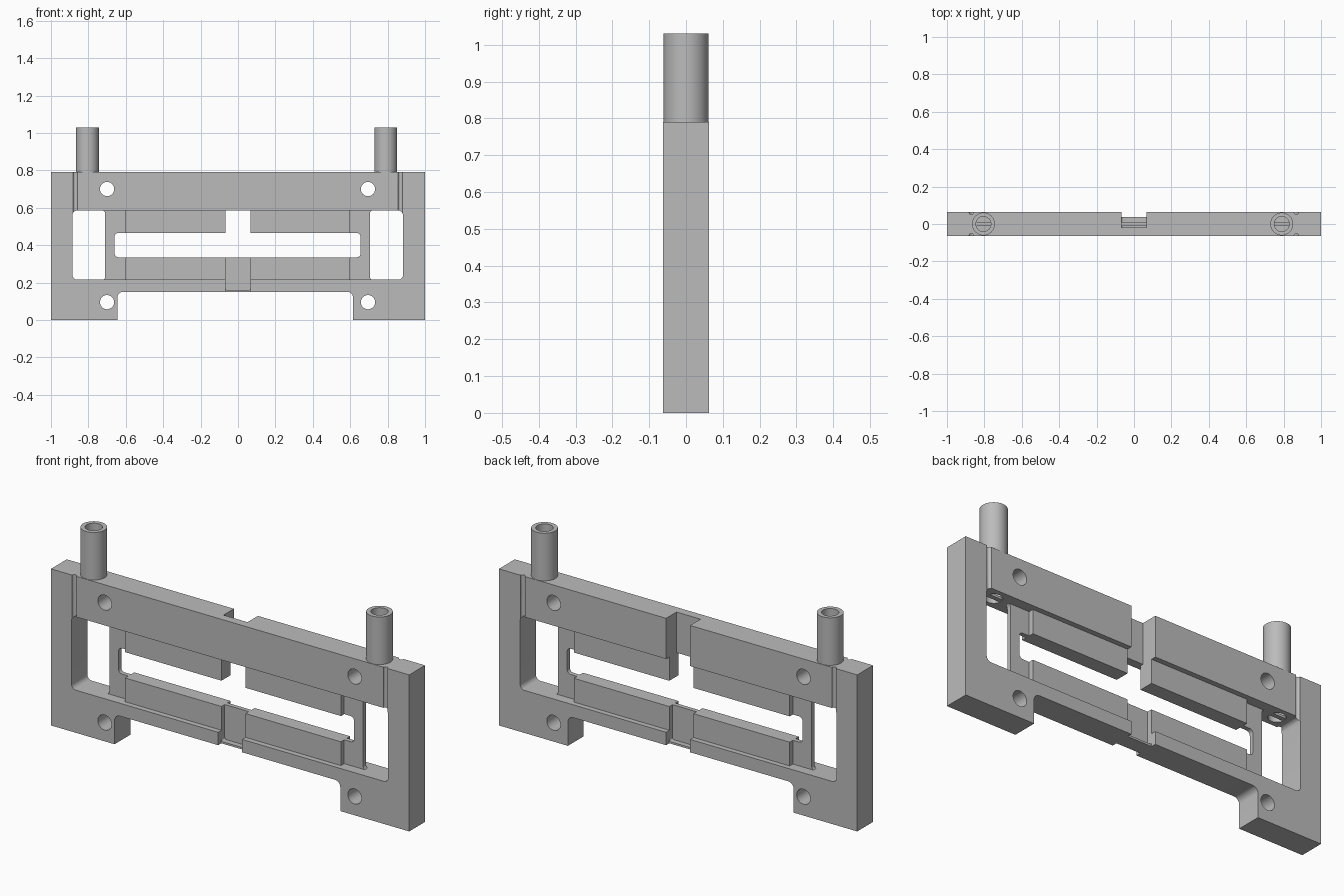
import bpy, bmesh, math
from mathutils import Vector

cube = bpy.data.objects.get("Cube")
if cube:
    bpy.data.objects.remove(cube, do_unlink=True)

grey = bpy.data.materials.new("plain_grey")
grey.use_nodes = True
COLOUR = (0.5, 0.5, 0.5, 1)
grey.diffuse_color = COLOUR
grey.node_tree.nodes["Principled BSDF"].inputs["Base Color"].default_value = COLOUR

HALF = 0.063           # half depth of the frame
WEB = (-0.01, 0.012)   # thin centre sheet, front and back
FAR = 0.2              # cutter overshoot


def extrude(name, outline, y0, y1):
    """Extrude an xz outline from y0 to y1."""
    bm = bmesh.new()
    face = bm.faces.new([bm.verts.new((x, y0, z)) for x, z in outline])
    moved = bmesh.ops.extrude_face_region(bm, geom=[face])["geom"]
    verts = [g for g in moved if isinstance(g, bmesh.types.BMVert)]
    bmesh.ops.translate(bm, verts=verts, vec=(0, y1 - y0, 0))
    bmesh.ops.recalc_face_normals(bm, faces=bm.faces)
    mesh = bpy.data.meshes.new(name)
    bm.to_mesh(mesh)
    bm.free()
    obj = bpy.data.objects.new(name, mesh)
    bpy.context.collection.objects.link(obj)
    mesh.materials.append(grey)
    return obj


def block(name, x0, x1, y0, y1, z0, z1, r=0):
    """Box with optional rounded corners in the xz plane."""
    if not r:
        return extrude(name, [(x0, z0), (x1, z0), (x1, z1), (x0, z1)], y0, y1)
    corners = [(x1 - r, z1 - r), (x0 + r, z1 - r), (x0 + r, z0 + r), (x1 - r, z0 + r)]
    outline = []
    for i, (cx, cz) in enumerate(corners):
        for k in range(7):
            a = math.pi / 2 * (i + k / 6)
            outline.append((cx + r * math.cos(a), cz + r * math.sin(a)))
    return extrude(name, outline, y0, y1)


def rod(name, centre, radius, length, axis="Z", sides=40):
    bpy.ops.mesh.primitive_cylinder_add(
        vertices=sides, radius=radius, depth=length, location=centre,
        rotation=(math.pi / 2, 0, 0) if axis == "Y" else (0, 0, 0))
    obj = bpy.context.object
    obj.name = name
    obj.data.materials.append(grey)
    return obj


def cut(target, cutter):
    cutter.hide_render = True
    mod = target.modifiers.new("cut", "BOOLEAN")
    mod.operation, mod.solver, mod.object = "DIFFERENCE", "EXACT", cutter
    bpy.context.view_layer.objects.active = target
    bpy.ops.object.modifier_apply(modifier=mod.name)
    bpy.data.objects.remove(cutter, do_unlink=True)


def smooth(obj):
    bpy.ops.object.select_all(action="DESELECT")
    obj.select_set(True)
    bpy.context.view_layer.objects.active = obj
    bpy.ops.object.shade_smooth_by_angle(angle=math.radians(30))


# Outer frame with its large window and the gap between the feet
frame = block("frame", -1, 1, -HALF, HALF, 0, 0.79)
cut(frame, block("window", -0.885, 0.882, -FAR, FAR, 0.215, 0.585, 0.025))
cut(frame, block("foot_gap", -0.645, 0.615, -FAR, FAR, -FAR, 0.15, 0.03))

# Notch in the back of the top bar, pockets and steps in the lower bar
N = 0.067
cut(frame, block("top_notch", -N, N, -0.02, FAR, 0.5, 1))
for y0, y1, s0, s1 in ((-FAR, WEB[0], -FAR, -0.038), (WEB[1], FAR, 0.038, FAR)):
    cut(frame, block("pocket", -N, N, y0, y1, 0.16, 0.3, 0.01))
    cut(frame, block("step", -N, N, s0, s1, 0.1, 0.3))

# Screw holes
for x in (-0.7, 0.695):
    for z in (0.095, 0.7):
        cut(frame, rod("screw_hole", (x, 0, z), 0.038, 1, "Y"))

# Half-round grooves beside the top bar, front and back
for x in (-0.87, 0.868):
    for y in (-HALF, HALF):
        cut(frame, rod("groove", (x, y, 0.75), 0.012, 0.4, sides=16))

# Hollow pins, bored on through the top bar
for side, x in (("right", -0.805), ("left", 0.79)):
    cut(frame, rod("bore", (x, 0, 0.75), 0.04, 0.5))
    pin = rod(side + "_pin", (x, 0, 0.905), 0.061, 0.25)
    cut(pin, rod("bore", (x, 0, 0.9), 0.04, 1))
    smooth(pin)
smooth(frame)

# Thin centre sheet with side openings, long slot and centre gap
sheet = block("centre_sheet", -0.92, 0.92, *WEB, 0.2, 0.6)
cut(sheet, block("right_opening", -0.895, -0.71, -FAR, FAR, 0.212, 0.588, 0.02))
cut(sheet, block("left_opening", 0.705, 0.895, -FAR, FAR, 0.212, 0.588, 0.02))
cut(sheet, block("slot", -0.66, 0.655, -FAR, FAR, 0.335, 0.465, 0.02))
cut(sheet, block("centre_gap", -N, N, -FAR, FAR, 0.4, 0.8))
smooth(sheet)

# Thick pads above and below the slot
for side, x0, x1 in (("right", -0.605, -N), ("left", N, 0.6)):
    block(side + "_lower_pad", x0, x1, -0.036, 0.037, 0.205, 0.335)
    block(side + "_upper_pad", x0, x1, -0.036, 0.037, 0.465, 0.595)
